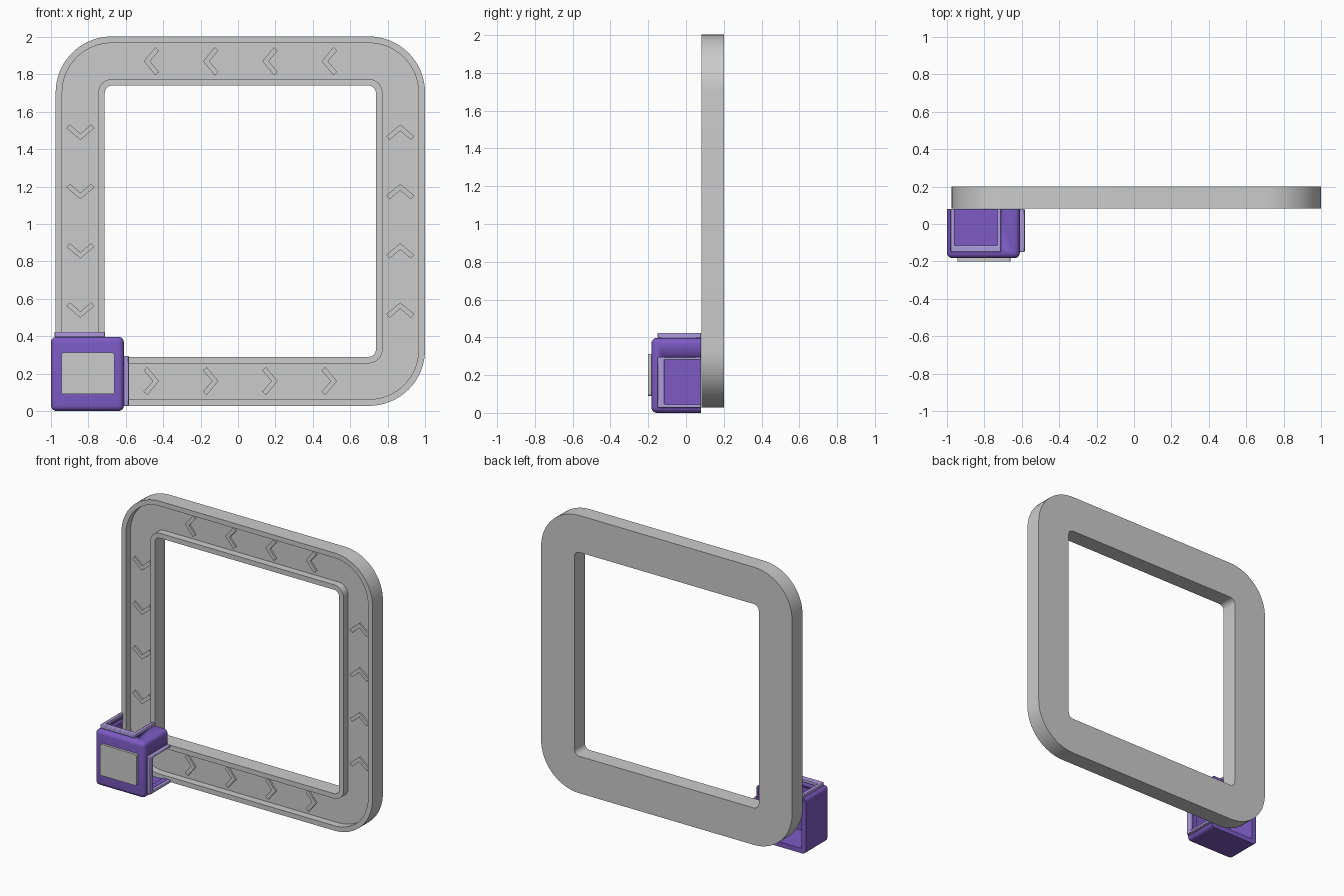
import bpy, bmesh, math
from mathutils import Matrix, Vector

if "Cube" in bpy.data.objects:
    bpy.data.objects.remove(bpy.data.objects["Cube"])

CX, CZ = 0.0125, 1.015          # centre of the square track
HALF, FRONT, FLOOR, BACK = 0.9875, 0.083, 0.135, 0.2


def material(name, rgb):
    m = bpy.data.materials.new(name)
    m.diffuse_color = (*rgb, 1)
    m.use_nodes = True
    m.node_tree.nodes["Principled BSDF"].inputs["Base Color"].default_value = m.diffuse_color
    return m


purple = material("purple", (0.2, 0.105, 0.55))
lilac = material("lilac", (0.42, 0.33, 0.72))


def finish(name, bm, mat=None):
    bmesh.ops.recalc_face_normals(bm, faces=bm.faces)
    me = bpy.data.meshes.new(name)
    bm.to_mesh(me)
    bm.free()
    ob = bpy.data.objects.new(name, me)
    bpy.context.collection.objects.link(ob)
    if mat:
        me.materials.append(mat)
    bpy.context.view_layer.objects.active = ob
    for o in bpy.context.selected_objects:
        o.select_set(False)
    ob.select_set(True)
    bpy.ops.object.shade_smooth_by_angle(angle=math.radians(32))
    return ob


def box_bm(lo, hi):
    bm = bmesh.new()
    lo, hi = Vector(lo), Vector(hi)
    bmesh.ops.create_cube(bm, size=1, matrix=Matrix.Translation((lo + hi) / 2)
                          @ Matrix.Diagonal((*(hi - lo), 1)))
    return bm


def prism(bm, pts, to3d, lo, hi):
    # extrude a flat outline between two depths
    a = [bm.verts.new(to3d(u, v, lo)) for u, v in pts]
    b = [bm.verts.new(to3d(u, v, hi)) for u, v in pts]
    bm.faces.new(a)
    bm.faces.new(b[::-1])
    n = len(pts)
    for i in range(n):
        j = (i + 1) % n
        bm.faces.new((a[i], a[j], b[j], b[i]))


def rounded_square(half, r, n=16):
    pts = []
    for q, (sx, sz) in enumerate([(1, 1), (-1, 1), (-1, -1), (1, -1)]):
        for k in range(n + 1):
            t = math.pi / 2 * (q + k / n)
            pts.append((CX + sx * (half - r) + r * math.cos(t),
                        CZ + sz * (half - r) + r * math.sin(t)))
    return pts


# Square track with a sunken channel: a U section swept round a rounded square
section = [(HALF, 0.30, BACK), (HALF, 0.30, FRONT),
           (HALF - 0.035, 0.265, FRONT), (HALF - 0.035, 0.265, FLOOR),
           (0.76, 0.075, FLOOR), (0.76, 0.075, FRONT),
           (0.725, 0.04, FRONT), (0.725, 0.04, BACK)]
bm = bmesh.new()
loops = [[bm.verts.new((x, y, z)) for x, z in rounded_square(h, r)]
         for h, r, y in section]
for a, b in zip(loops, loops[1:] + loops[:1]):
    for i in range(len(a)):
        j = (i + 1) % len(a)
        bm.faces.new((a[i], a[j], b[j], b[i]))
finish("square_track", bm)

# Direction chevrons, four per side
bm = bmesh.new()
w = 0.03
chevron = [(0, 0), (-0.062, 0.075), (-0.082, 0.057), (-w - 0.003, 0),
           (-0.082, -0.057), (-0.062, -0.075)]
for side in range(4):
    c, s = math.cos(side * math.pi / 2), math.sin(side * math.pi / 2)
    for i in range(4):
        tip = -0.435 + 0.317 * i

        def place(u, v, y):
            u, v = u + tip, v - 0.855
            return (CX + u * c - v * s, y, CZ + u * s + v * c)
        prism(bm, chevron, place, FLOOR - 0.012, FLOOR + 0.01)
finish("direction_chevrons", bm)

# Corner housing: rounded box, hollow, open at the back, right and top
bm = box_bm((-1, -0.183, 0), (-0.61, 0.08, 0.397))
edges = [e for e in bm.edges if min(v.co.y for v in e.verts) < 0]
bmesh.ops.bevel(bm, geom=edges, offset=0.03, segments=5, profile=0.5,
                affect='EDGES')
housing = finish("corner_housing", bm, purple)
cuts = {"cavity_cutter": ((-0.965, -0.145, 0.035), (-0.645, 0.3, 0.362)),
        "right_cutter": ((-0.8, -0.115, 0.045), (-0.5, 0.3, 0.28)),
        "top_cutter": ((-0.96, -0.115, 0.2), (-0.73, 0.3, 0.5))}
for name, (lo, hi) in cuts.items():
    cutter = finish(name, box_bm(lo, hi), purple)
    mod = housing.modifiers.new(name, 'BOOLEAN')
    mod.operation, mod.solver, mod.object = 'DIFFERENCE', 'EXACT', cutter
    bpy.context.view_layer.objects.active = housing
    bpy.ops.object.modifier_apply(modifier=name)
    bpy.data.objects.remove(cutter)

# Three-sided collars around the right and top openings
collars = {
    "right_collar": ((0.027, 0.045, 0.28, 0.295),
                     lambda u, y, d: (-0.612 + d, y, u)),
    "top_collar": ((-0.98, -0.96, -0.73, -0.71),
                   lambda u, y, d: (u, y, 0.395 + d)),
}
for name, ((a, b, c, d), to3d) in collars.items():
    bm = bmesh.new()
    prism(bm, [(a, 0.08), (a, -0.15), (d, -0.15), (d, 0.08),
               (c, 0.08), (c, -0.115), (b, -0.115), (b, 0.08)],
          to3d, 0, 0.028)
    ob = finish(name, bm, lilac)
    bev = ob.modifiers.new("soft_edges", 'BEVEL')
    bev.width, bev.segments = 0.005, 2

# Grey panel on the housing front
bm = box_bm((-0.945, -0.2, 0.09), (-0.66, -0.17, 0.312))
edges = [e for e in bm.edges
         if abs(e.verts[0].co.y - e.verts[1].co.y) > 0.01]
bmesh.ops.bevel(bm, geom=edges, offset=0.012, segments=4, profile=0.5,
                affect='EDGES')
finish("front_panel", bm)
